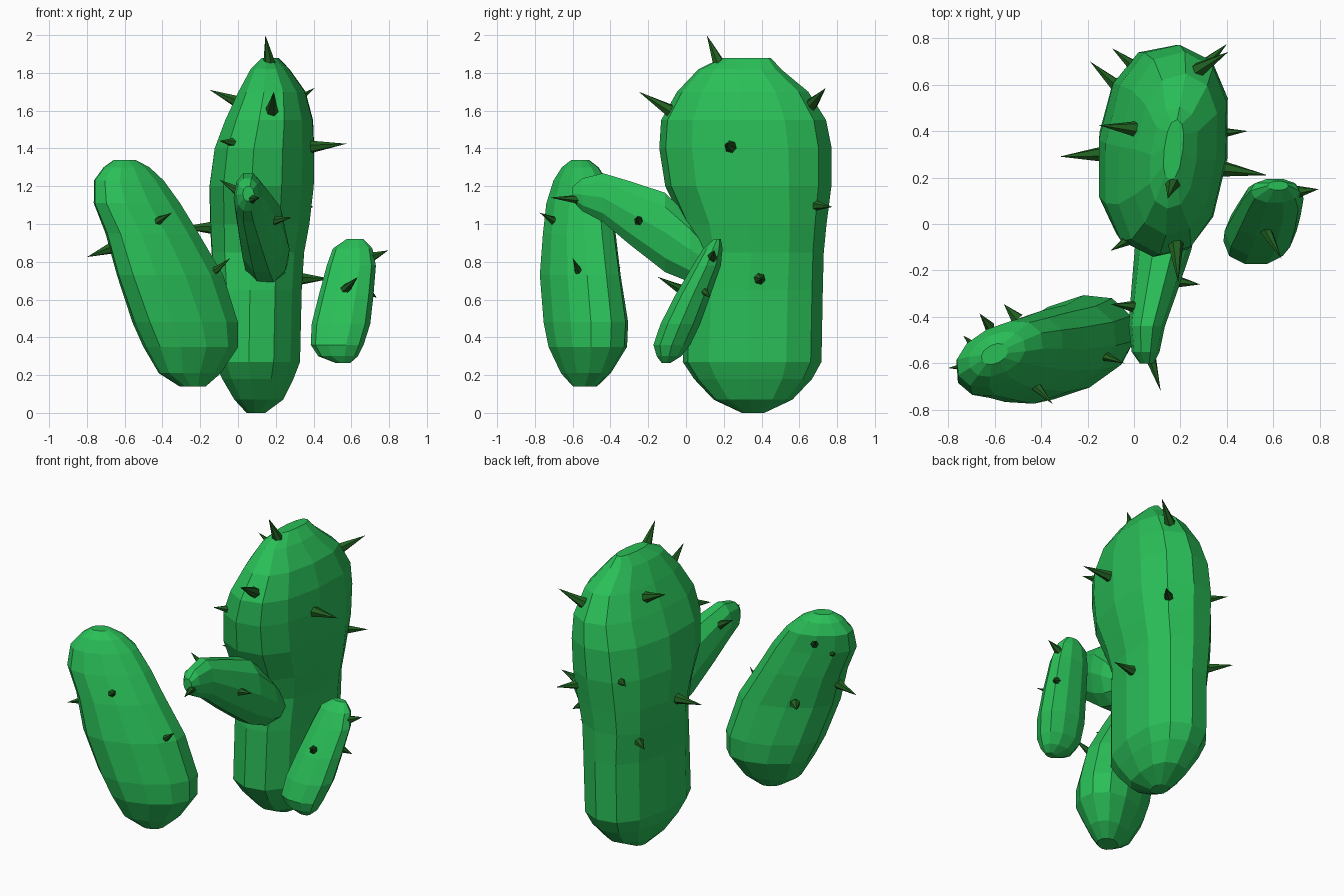
import bpy, bmesh, math
from mathutils import Vector


def material(name, rgb):
    m = bpy.data.materials.new(name)
    m.diffuse_color = (*rgb, 1)
    return m


GREEN = material("cactus green", (0.023, 0.52, 0.097))
DARK = material("spine dark green", (0.015, 0.12, 0.015))


def finish(name, bm, mat):
    bmesh.ops.recalc_face_normals(bm, faces=bm.faces)
    me = bpy.data.meshes.new(name)
    bm.to_mesh(me)
    bm.free()
    me.materials.append(mat)
    bpy.context.collection.objects.link(bpy.data.objects.new(name, me))


def limb(name, rings, rot=0, along_y=False, sides=12, power=0.92):
    """Loft rounded rings: (station, centre u, centre v, half u, half v)."""
    bm = bmesh.new()
    c, s = math.cos(math.radians(rot)), math.sin(math.radians(rot))
    loops = []
    for t, cu, cv, hu, hv in rings:
        loop = []
        for i in range(sides):
            a = 2 * math.pi * i / sides
            x, y = math.cos(a), math.sin(a)
            p = hu * math.copysign(abs(x) ** power, x)
            q = hv * math.copysign(abs(y) ** power, y)
            u, v = cu + p * c - q * s, cv + p * s + q * c
            loop.append(bm.verts.new((u, t, v) if along_y else (u, v, t)))
        loops.append(loop)
    for lo, hi in zip(loops, loops[1:]):
        for i in range(sides):
            j = (i + 1) % sides
            bm.faces.new((lo[i], lo[j], hi[j], hi[i]))
    bm.faces.new(loops[0])
    bm.faces.new(loops[-1])
    finish(name, bm, GREEN)


def spines(name, pairs, radius):
    """Six-sided cones from base to tip, sunk a little into the limb."""
    bm = bmesh.new()
    for base, tip in pairs:
        b, t = Vector(base), Vector(tip)
        d = (t - b).normalized()
        b -= d * 0.02
        side = d.orthogonal().normalized()
        other = d.cross(side)
        ring = [bm.verts.new(b + radius * (side * math.cos(k * math.pi / 3)
                                           + other * math.sin(k * math.pi / 3)))
                for k in range(6)]
        apex = bm.verts.new(t)
        bm.faces.new(ring)
        for k in range(6):
            bm.faces.new((ring[k], ring[(k + 1) % 6], apex))
    finish(name, bm, DARK)


# Main trunk, swelling towards the top
limb("trunk", [
    (0.00, 0.095, 0.355, 0.05, 0.06), (0.07, 0.11, 0.355, 0.13, 0.21),
    (0.18, 0.105, 0.355, 0.19, 0.315), (0.27, 0.103, 0.35, 0.227, 0.37),
    (0.65, 0.108, 0.36, 0.231, 0.367), (0.85, 0.105, 0.375, 0.247, 0.357),
    (1.00, 0.115, 0.365, 0.265, 0.382), (1.20, 0.125, 0.33, 0.278, 0.443),
    (1.40, 0.14, 0.315, 0.264, 0.46), (1.55, 0.165, 0.305, 0.23, 0.44),
    (1.70, 0.18, 0.30, 0.175, 0.35), (1.82, 0.17, 0.285, 0.10, 0.22),
    (1.88, 0.17, 0.32, 0.04, 0.13)], rot=-7, power=0.84)

# Large left arm
limb("left_arm", [
    (0.14, -0.24, -0.535, 0.07, 0.06), (0.21, -0.255, -0.53, 0.175, 0.115),
    (0.35, -0.25, -0.52, 0.265, 0.185), (0.48, -0.28, -0.53, 0.298, 0.195),
    (0.73, -0.36, -0.56, 0.305, 0.18), (0.95, -0.455, -0.565, 0.265, 0.165),
    (1.11, -0.535, -0.57, 0.25, 0.14), (1.23, -0.578, -0.56, 0.20, 0.12),
    (1.30, -0.59, -0.56, 0.13, 0.085), (1.34, -0.60, -0.56, 0.06, 0.04)], rot=27)

# Front arm, lofted along y into the trunk
limb("front_arm", [
    (-0.60, 0.055, 1.16, 0.03, 0.04), (-0.55, 0.05, 1.155, 0.06, 0.09),
    (-0.44, 0.055, 1.14, 0.078, 0.135), (-0.30, 0.085, 1.06, 0.098, 0.175),
    (-0.11, 0.125, 0.955, 0.122, 0.22), (0.02, 0.145, 0.865, 0.128, 0.18),
    (0.12, 0.155, 0.80, 0.11, 0.11), (0.17, 0.16, 0.80, 0.05, 0.05)],
    along_y=True, sides=10)

# Small right arm
limb("right_arm", [
    (0.265, 0.555, -0.105, 0.04, 0.025), (0.30, 0.53, -0.09, 0.105, 0.068),
    (0.36, 0.525, -0.075, 0.14, 0.102), (0.47, 0.545, -0.03, 0.155, 0.11),
    (0.62, 0.572, 0.035, 0.145, 0.098), (0.78, 0.60, 0.11, 0.13, 0.078),
    (0.87, 0.607, 0.143, 0.105, 0.053), (0.92, 0.62, 0.165, 0.045, 0.02)], sides=10)

# Spines on each part
spines("trunk_spines", [
    ((0.165, 0.17, 1.86), (0.145, 0.11, 2.00)),
    ((0.18, -0.10, 1.61), (0.19, -0.25, 1.70)),
    ((-0.01, 0.41, 1.65), (-0.15, 0.425, 1.71)),
    ((0.29, 0.67, 1.64), (0.405, 0.74, 1.72)),
    ((0.40, 0.235, 1.41), (0.575, 0.21, 1.425)),
    ((-0.01, -0.06, 1.43), (-0.10, -0.115, 1.44)),
    ((0.30, 0.68, 1.10), (0.40, 0.775, 1.09)),
    ((0.01, 0.67, 1.20), (-0.095, 0.757, 1.22)),
    ((-0.07, 0.59, 0.79), (-0.19, 0.70, 0.81)),
    ((-0.15, 0.30, 0.98), (-0.32, 0.29, 0.98)),
    ((0.34, 0.39, 0.71), (0.49, 0.40, 0.71))], 0.035)
spines("left_arm_spines", [
    ((-0.69, -0.61, 0.865), (-0.80, -0.62, 0.825)),
    ((-0.43, -0.69, 1.01), (-0.35, -0.775, 1.06)),
    ((-0.15, -0.56, 0.73), (-0.04, -0.60, 0.82)),
    ((-0.515, -0.395, 0.77), (-0.56, -0.345, 0.77))], 0.031)
spines("left_arm_small_spines", [
    ((-0.63, -0.43, 1.19), (-0.665, -0.385, 1.23)),
    ((-0.70, -0.515, 1.11), (-0.735, -0.48, 1.12))], 0.023)
spines("front_arm_spines", [
    ((0.07, -0.57, 1.13), (0.115, -0.72, 1.14)),
    ((0.20, -0.25, 1.02), (0.285, -0.26, 1.035)),
    ((-0.01, -0.355, 1.18), (-0.10, -0.345, 1.235))], 0.028)
spines("right_arm_spines", [
    ((0.575, -0.04, 0.66), (0.635, -0.15, 0.72)),
    ((0.72, 0.14, 0.83), (0.795, 0.15, 0.86)),
    ((0.69, 0.10, 0.64), (0.735, 0.13, 0.61))], 0.028)
